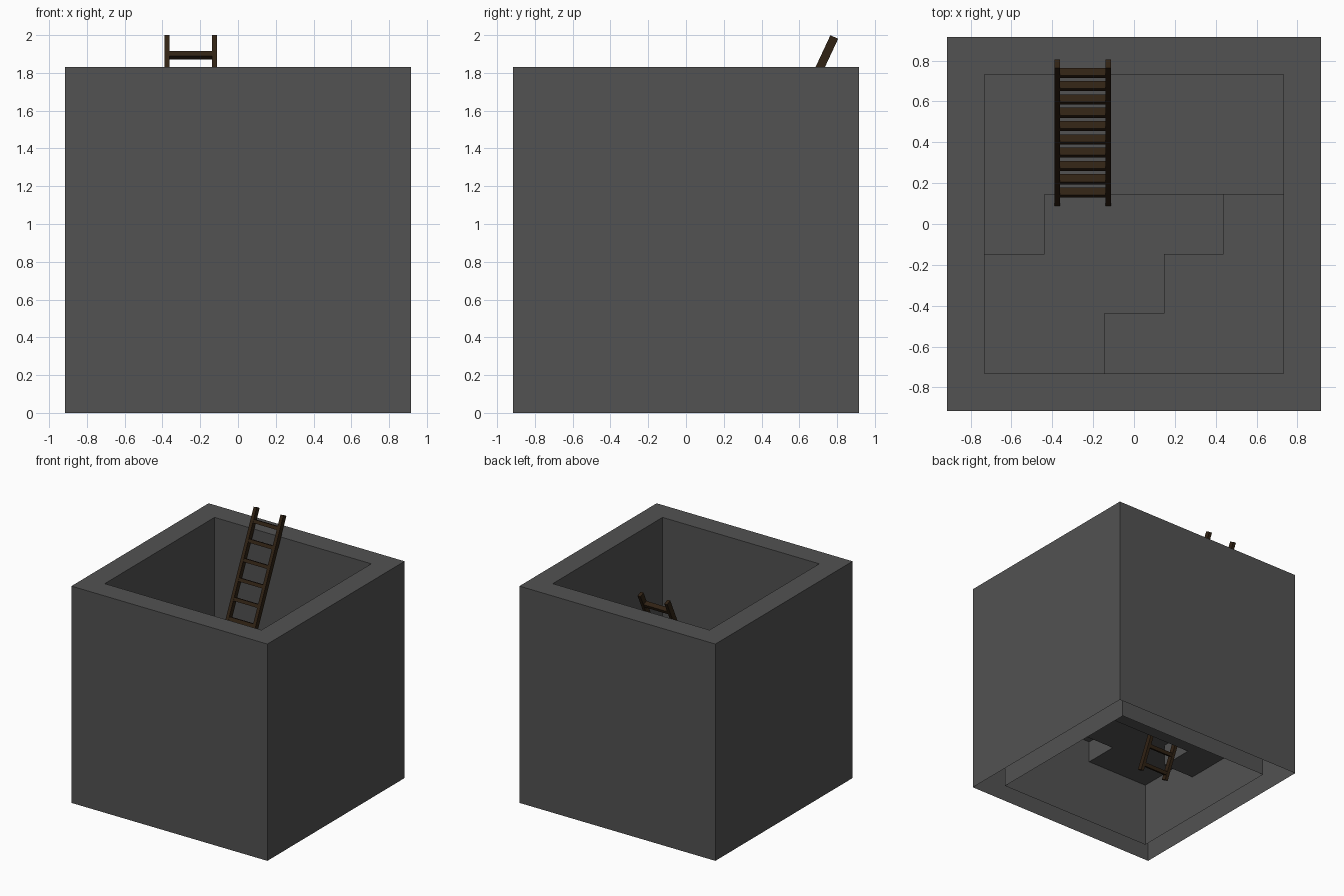
import bpy, bmesh, math
from mathutils import Vector, Matrix

if "Cube" in bpy.data.objects:
    bpy.data.objects.remove(bpy.data.objects["Cube"])


def material(name, rgb):
    m = bpy.data.materials.new(name)
    m.diffuse_color = (*rgb, 1)
    m.use_nodes = True
    m.node_tree.nodes["Principled BSDF"].inputs["Base Color"].default_value = m.diffuse_color
    return m


stone = material("dark_stone", (0.085, 0.085, 0.085))
wood = material("dark_wood", (0.03, 0.016, 0.007))


def finish(name, bm, mat):
    me = bpy.data.meshes.new(name)
    bm.to_mesh(me)
    bm.free()
    me.materials.append(mat)
    ob = bpy.data.objects.new(name, me)
    bpy.context.collection.objects.link(ob)
    return ob


def quad(bm, *pts):
    bm.faces.new([bm.verts.new(p) for p in pts])


OUT, INN, H, U = 0.915, 0.732, 1.83, 0.183


# Pit walls: outer skin, top rim and inner skin, open underneath
def ring(bm, r, z):
    return [bm.verts.new((sx * r, sy * r, z))
            for sx, sy in ((-1, -1), (1, -1), (1, 1), (-1, 1))]


bm = bmesh.new()
rings = [ring(bm, OUT, 0), ring(bm, OUT, H), ring(bm, INN, H), ring(bm, INN, 0)]
for a, b in zip(rings, rings[1:]):
    for i in range(4):
        j = (i + 1) % 4
        bm.faces.new((a[i], a[j], b[j], b[i]))
finish("pit_walls", bm, stone)

# Stepped floor: a 5 x 5 grid of cells at three levels, rows run front to back
LEVELS = ["33444", "33344", "23334", "22222", "22222"]
C = 2 * INN / 5
bm = bmesh.new()
for j in range(5):
    for i in range(5):
        z = int(LEVELS[j][i]) * U
        x0, y0 = -INN + i * C, -INN + j * C
        x1, y1 = x0 + C, y0 + C
        quad(bm, (x0, y0, z), (x1, y0, z), (x1, y1, z), (x0, y1, z))
        # risers towards the neighbouring cells, facing the lower side
        if i < 4:
            zn = int(LEVELS[j][i + 1]) * U
            if zn != z:
                quad(bm, (x1, y0, z), (x1, y0, zn), (x1, y1, zn), (x1, y1, z))
        if j < 4:
            zn = int(LEVELS[j + 1][i]) * U
            if zn != z:
                quad(bm, (x1, y1, z), (x1, y1, zn), (x0, y1, zn), (x0, y1, z))
bmesh.ops.remove_doubles(bm, verts=bm.verts, dist=0.001)
bmesh.ops.dissolve_limit(bm, angle_limit=0.02, verts=bm.verts, edges=bm.edges)
finish("stepped_floor", bm, stone)

# Ladder leaning on the back wall
LEAN = math.radians(25)
TOP = Vector((-0.25, 0.785, 1.99))
DOWN = Vector((0, -math.sin(LEAN), -math.cos(LEAN)))
LENGTH, HALF = 2.01, 0.125


def ladder_box(name, x, t, size):
    bm = bmesh.new()
    bmesh.ops.create_cube(bm, size=1)
    bmesh.ops.scale(bm, vec=size, verts=bm.verts)
    ob = finish(name, bm, wood)
    ob.matrix_world = (Matrix.Translation(TOP + Vector((x, 0, 0)) + DOWN * t)
                       @ Matrix.Rotation(-LEAN, 4, 'X'))


for side, s in (("left", -1), ("right", 1)):
    ladder_box(f"ladder_rail_{side}", s * HALF, LENGTH / 2, (0.027, 0.045, LENGTH))
for k in range(13):
    ladder_box(f"ladder_rung_{k + 1}", 0, 0.107 + 0.154 * k, (2 * HALF - 0.02, 0.041, 0.029))
